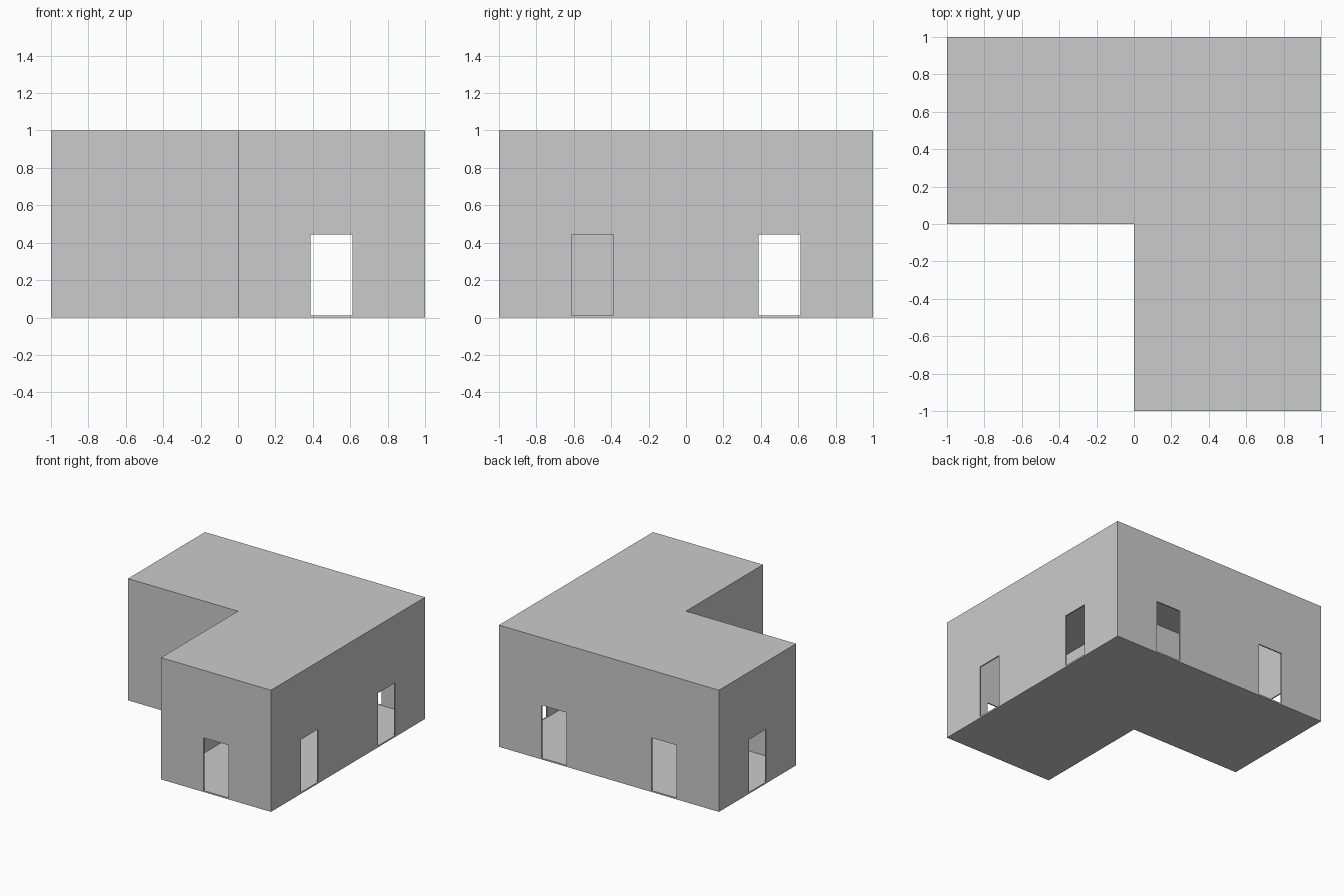
import bpy, bmesh
from mathutils import Matrix, Vector

if "Cube" in bpy.data.objects:
    bpy.data.objects.remove(bpy.data.objects["Cube"])

WALL = 0.01                      # shell thickness
DOOR_W, DOOR_Z0, DOOR_Z1 = 0.224, 0.012, 0.445


def make_object(name, bm):
    bmesh.ops.recalc_face_normals(bm, faces=bm.faces)
    mesh = bpy.data.meshes.new(name)
    bm.to_mesh(mesh)
    bm.free()
    obj = bpy.data.objects.new(name, mesh)
    bpy.context.collection.objects.link(obj)
    return obj


# L-shaped building, extruded from its floor plan
bm = bmesh.new()
plan = [(-1, 0), (0, 0), (0, -1), (1, -1), (1, 1), (-1, 1)]
base = bm.faces.new([bm.verts.new((x, y, 0)) for x, y in plan])
top = bmesh.ops.extrude_face_region(bm, geom=[base], use_keep_orig=True)
bmesh.ops.translate(bm, vec=(0, 0, 1),
                    verts=[v for v in top["geom"] if isinstance(v, bmesh.types.BMVert)])
building = make_object("building_shell", bm)

# Doorways, two each in the back and right walls, one in each wing end
bm = bmesh.new()
doors = [(-0.5, 1), (0.5, 1), (1, -0.5), (1, 0.5), (0.5, -1), (-1, 0.5)]
height = DOOR_Z1 - DOOR_Z0
for x, y in doors:
    size = (0.1, DOOR_W, height) if abs(x) == 1 else (DOOR_W, 0.1, height)
    place = Matrix.LocRotScale(Vector((x, y, DOOR_Z0 + height / 2)), None, Vector(size))
    bmesh.ops.create_cube(bm, size=1, matrix=place)
cutter = make_object("doorway_cutter", bm)
cutter.hide_render = True
cutter.hide_set(True)

# Hollow the building, then cut the doorways
shell = building.modifiers.new("hollow", 'SOLIDIFY')
shell.thickness = WALL
shell.offset = -1
shell.use_even_offset = True
cut = building.modifiers.new("doorways", 'BOOLEAN')
cut.operation = 'DIFFERENCE'
cut.solver = 'EXACT'
cut.object = cutter
